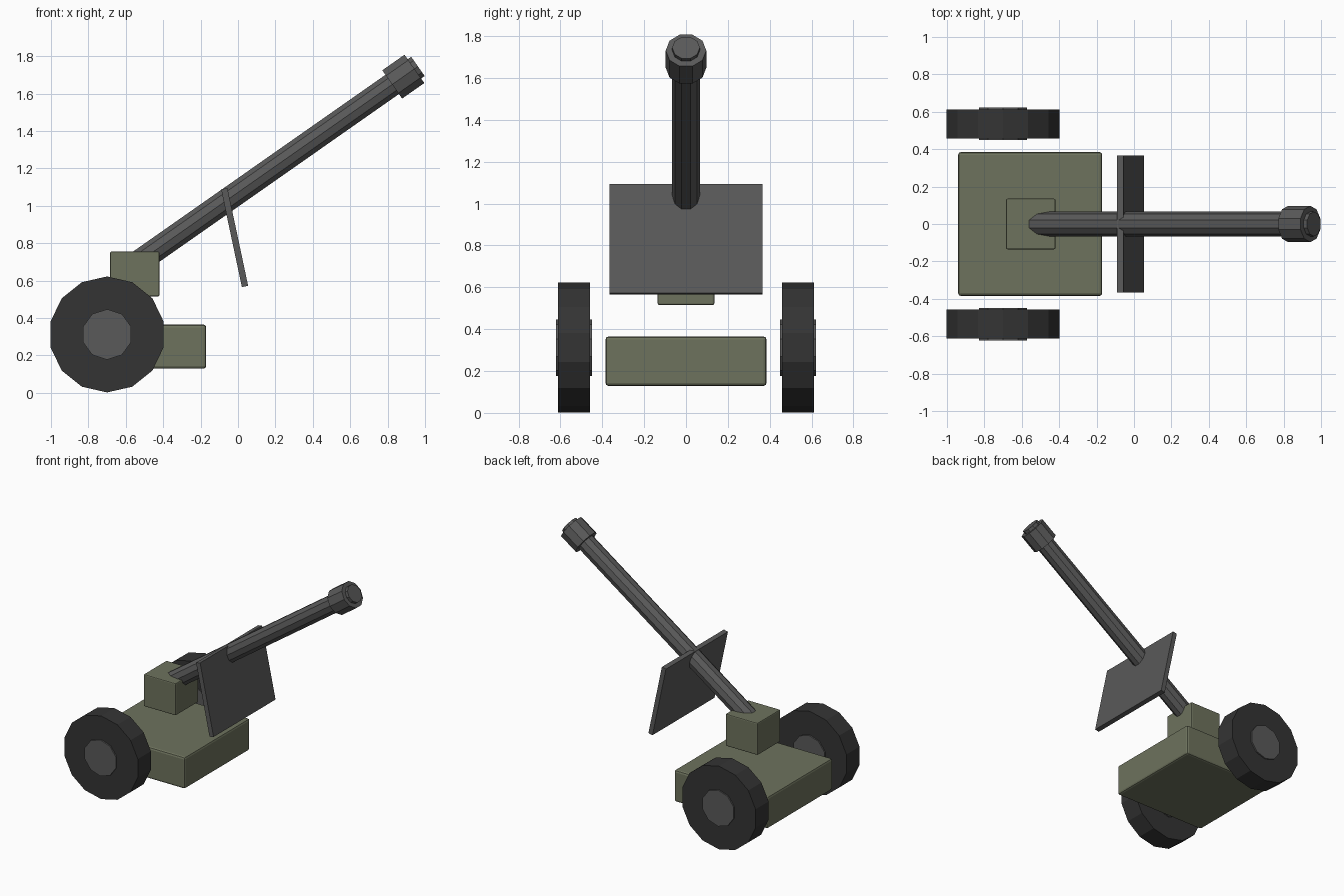
import bpy, bmesh, math
from mathutils import Vector

if "Cube" in bpy.data.objects:
    bpy.data.objects.remove(bpy.data.objects["Cube"])


def material(name, rgb):
    m = bpy.data.materials.new(name)
    m.diffuse_color = (*rgb, 1)
    m.use_nodes = True
    m.node_tree.nodes["Principled BSDF"].inputs["Base Color"].default_value = m.diffuse_color
    return m


OLIVE = material("olive_paint", (0.155, 0.17, 0.11))
RUBBER = material("dark_rubber", (0.034, 0.034, 0.034))
STEEL = material("gun_steel", (0.1, 0.1, 0.1))


def finish(name, bm, mat):
    bmesh.ops.recalc_face_normals(bm, faces=bm.faces)
    me = bpy.data.meshes.new(name)
    bm.to_mesh(me)
    bm.free()
    me.materials.append(mat)
    ob = bpy.data.objects.new(name, me)
    bpy.context.collection.objects.link(ob)
    return ob


def box(name, centre, size, mat, bevel=0, tilt=0):
    bm = bmesh.new()
    bmesh.ops.create_cube(bm, size=1)
    bmesh.ops.scale(bm, vec=size, verts=bm.verts)
    ob = finish(name, bm, mat)
    ob.location = centre
    ob.rotation_euler.y = tilt
    if bevel:
        mod = ob.modifiers.new("edge_bevel", "BEVEL")
        mod.width = bevel
        mod.segments = 2
    return ob


# Prism from a to b, with its first corner pointing along "corner"
def prism(name, a, b, radius, sides, corner, mat):
    a, b, u = Vector(a), Vector(b), Vector(corner)
    v = (b - a).normalized().cross(u)
    bm = bmesh.new()
    rings = []
    for p in (a, b):
        ring = []
        for i in range(sides):
            t = 2 * math.pi * i / sides
            ring.append(bm.verts.new(p + radius * (u * math.cos(t) + v * math.sin(t))))
        bm.faces.new(ring)
        rings.append(ring)
    for i in range(sides):
        j = (i + 1) % sides
        bm.faces.new((rings[0][i], rings[0][j], rings[1][j], rings[1][i]))
    return finish(name, bm, mat)


# Carriage and breech
box("carriage_body", (-0.555, 0, 0.247), (0.77, 0.77, 0.236), OLIVE, 0.015)
box("breech_block", (-0.552, 0, 0.635), (0.265, 0.27, 0.24), OLIVE, 0.008)

# Wheels with hubs poking out on both faces
for side, s in (("left", 1), ("right", -1)):
    for part, half, r, n, mat in (("wheel", 0.077, 0.31, 14, RUBBER),
                                  ("hub", 0.087, 0.135, 10, STEEL)):
        prism(f"{side}_{part}", (-0.70, s * 0.535 - half, 0.312),
              (-0.70, s * 0.535 + half, 0.312), r, n, (0, 0, 1), mat)

# Barrel and muzzle brake, raised 35 degrees
aim = Vector((math.cos(math.radians(35)), 0, math.sin(math.radians(35))))
tip = Vector((0.962, 0, 1.745))
prism("barrel", tip - aim * 1.84, tip, 0.066, 10, (0, 1, 0), STEEL)
prism("muzzle_brake", tip - aim * 0.168, tip - aim * 0.023, 0.097, 10, (0, 1, 0), STEEL)

# Tilted gun shield
box("gun_shield", (-0.018, 0, 0.83), (0.034, 0.73, 0.534), STEEL, tilt=math.radians(-12))
